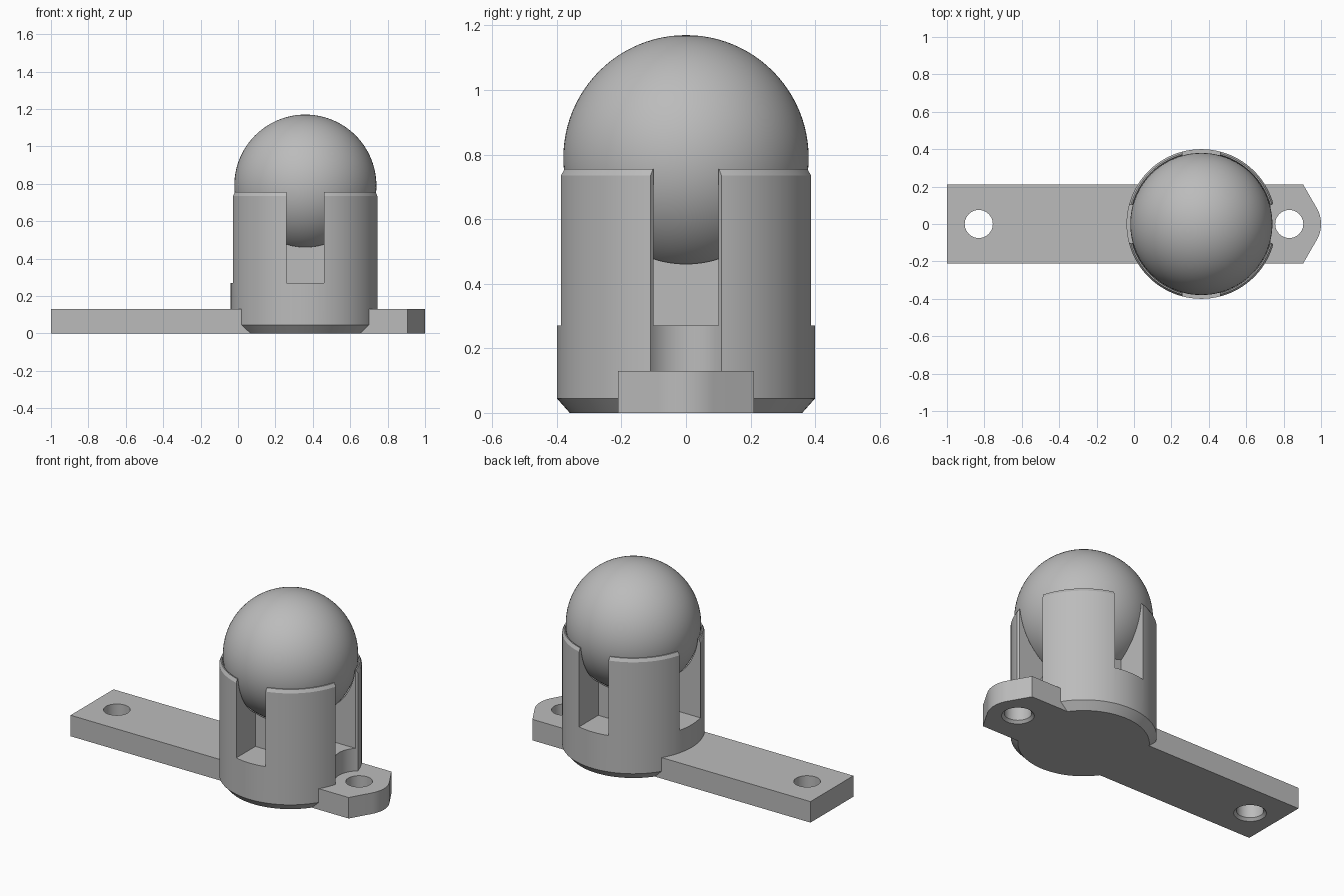
import bpy, bmesh, math
from mathutils import Matrix

if "Cube" in bpy.data.objects:
    bpy.data.objects.remove(bpy.data.objects["Cube"], do_unlink=True)

CX = 0.36          # caster axis
HOLES = (-0.83, 0.83)
BALL_Z, BALL_R = 0.79, 0.38

grey = bpy.data.materials.new("grey_plastic")
grey.use_nodes = True
colour = (0.5, 0.5, 0.5, 1)
grey.diffuse_color = colour
grey.node_tree.nodes["Principled BSDF"].inputs["Base Color"].default_value = colour


def make(name, bm):
    bmesh.ops.recalc_face_normals(bm, faces=bm.faces)
    mesh = bpy.data.meshes.new(name)
    bm.to_mesh(mesh)
    bm.free()
    mesh.materials.append(grey)
    obj = bpy.data.objects.new(name, mesh)
    bpy.context.collection.objects.link(obj)
    return obj


def lathe(name, x, profile, n=96):
    """Closed solid from (radius, z) rings, bottom to top."""
    bm = bmesh.new()
    rings = [[bm.verts.new((x + r * math.cos(2 * math.pi * i / n),
                            r * math.sin(2 * math.pi * i / n), z))
              for i in range(n)] for r, z in profile]
    for a, b in zip(rings, rings[1:]):
        for i in range(n):
            j = (i + 1) % n
            bm.faces.new((a[i], a[j], b[j], b[i]))
    bm.faces.new(rings[0][::-1])
    bm.faces.new(rings[-1])
    return make(name, bm)


def sphere(name, radius):
    bm = bmesh.new()
    bmesh.ops.create_uvsphere(bm, u_segments=96, v_segments=48, radius=radius,
                              matrix=Matrix.Translation((CX, 0, BALL_Z)))
    return make(name, bm)


def box(name, lo, hi, turn):
    bm = bmesh.new()
    size = [h - l for l, h in zip(lo, hi)]
    mid = [(h + l) / 2 for l, h in zip(lo, hi)]
    bmesh.ops.create_cube(bm, size=1, matrix=Matrix.Translation((CX, 0, 0))
                          @ Matrix.Rotation(turn, 4, "Z")
                          @ Matrix.Translation(mid) @ Matrix.Diagonal((*size, 1)))
    return make(name, bm)


def combine(target, tool, operation):
    mod = target.modifiers.new("combine", "BOOLEAN")
    mod.operation, mod.object, mod.solver = operation, tool, "EXACT"
    bpy.context.view_layer.update()
    result = bpy.data.meshes.new_from_object(
        target.evaluated_get(bpy.context.evaluated_depsgraph_get()))
    target.modifiers.clear()
    target.data = result
    bpy.data.objects.remove(tool, do_unlink=True)


def smooth(obj, degrees):
    bpy.ops.object.select_all(action="DESELECT")
    obj.select_set(True)
    bpy.context.view_layer.objects.active = obj
    bpy.ops.object.shade_smooth_by_angle(angle=math.radians(degrees))


# Cup with chamfered foot and rim
housing = lathe("housing_and_plate", CX,
                [(0.36, 0), (0.4, 0.045), (0.4, 0.735), (0.39, 0.755)])

# Spherical socket
combine(housing, sphere("socket_cutter", 0.385), "DIFFERENCE")

# Four slots that leave a square core below the ball
for k in range(4):
    slot = box("slot_cutter", (0.2, -0.101, 0.27), (0.6, 0.101, 1), k * math.pi / 2)
    combine(housing, slot, "DIFFERENCE")

# Screw clearance beside the cup
combine(housing, lathe("clearance_cutter", HOLES[1], [(0.139, 0.13), (0.139, 1)]),
        "DIFFERENCE")

# Mounting plate with a rounded, tapered tip
tip = [math.radians(-30 + 5 * i) for i in range(13)]
outline = [(-1, -0.21), (0.905, -0.21)]
outline += [(HOLES[1] + 0.17 * math.cos(a), 0.17 * math.sin(a)) for a in tip]
outline += [(0.905, 0.21), (-1, 0.21)]
bm = bmesh.new()
face = bm.faces.new([bm.verts.new((x, y, 0)) for x, y in outline])
top = bmesh.ops.extrude_face_region(bm, geom=[face])["geom"]
bmesh.ops.translate(bm, vec=(0, 0, 0.13),
                    verts=[v for v in top if isinstance(v, bmesh.types.BMVert)])
combine(housing, make("plate", bm), "UNION")

# Screw holes, chamfered underneath
for x in HOLES:
    hole = lathe("hole_cutter", x, [(0.1, -0.01), (0.075, 0.015), (0.075, 0.2)], 48)
    combine(housing, hole, "DIFFERENCE")
smooth(housing, 20)

# Rolling ball
smooth(sphere("ball", BALL_R), 30)
